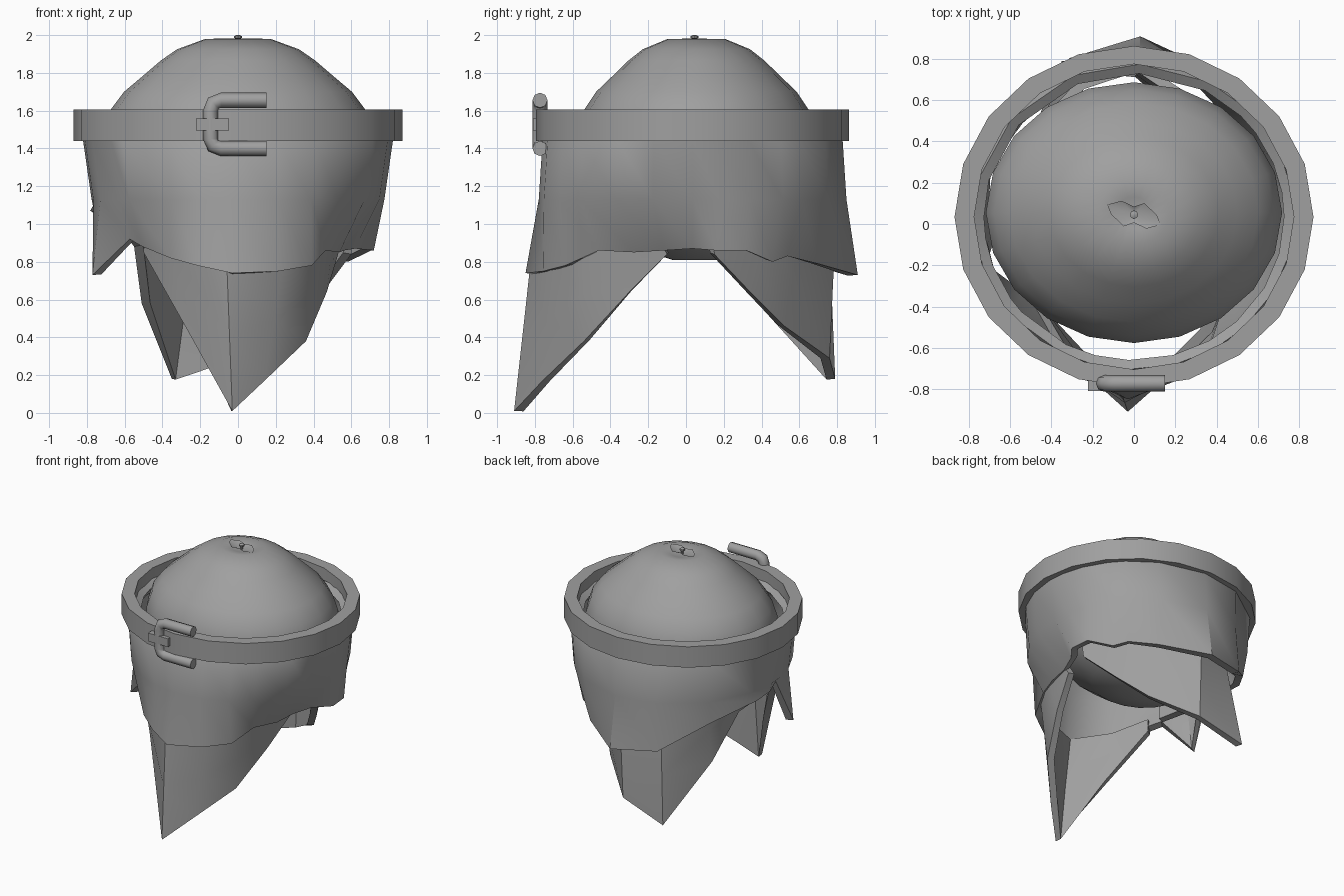
import bpy, bmesh, math
from math import sin, cos, radians, tau
from mathutils import Vector

cube = bpy.data.objects.get("Cube")
if cube:
    bpy.data.objects.remove(cube)

CY = 0.035   # garment axis in y

grey = bpy.data.materials.new("plain grey")
grey.use_nodes = True
COLOUR = (0.35, 0.35, 0.35, 1)
grey.diffuse_color = COLOUR
grey.node_tree.nodes["Principled BSDF"].inputs["Base Color"].default_value = COLOUR


def polar(deg, rx, ry, z, cy=CY):
    a = radians(deg)
    return Vector((rx * cos(a), cy + ry * sin(a), z))


def finish(name, bm, angle=35, thickness=0):
    if not thickness:
        bmesh.ops.recalc_face_normals(bm, faces=bm.faces)
    mesh = bpy.data.meshes.new(name)
    bm.to_mesh(mesh)
    bm.free()
    mesh.materials.append(grey)
    obj = bpy.data.objects.new(name, mesh)
    bpy.context.collection.objects.link(obj)
    bpy.ops.object.select_all(action='DESELECT')
    obj.select_set(True)
    bpy.context.view_layer.objects.active = obj
    if thickness:
        solid = obj.modifiers.new("cloth thickness", 'SOLIDIFY')
        solid.thickness = thickness
        solid.offset = -1
        bpy.ops.object.modifier_apply(modifier=solid.name)
    bpy.ops.object.shade_smooth_by_angle(angle=radians(angle))


def loft(name, rows, closed, angle=35, thickness=0, caps=False, loop_rows=False):
    """Skin rows of points that all have the same length, facing outward."""
    bm = bmesh.new()
    grid = [[bm.verts.new(p) for p in row] for row in rows]
    n = len(rows[0])
    pairs = list(zip(grid, grid[1:]))
    if loop_rows:
        pairs.append((grid[-1], grid[0]))
    for a, b in pairs:
        for i in range(n if closed else n - 1):
            j = (i + 1) % n
            bm.faces.new((a[i], b[i], b[j], a[j]))
    if caps:
        bm.faces.new(grid[0])
        bm.faces.new(grid[-1])
    finish(name, bm, angle, thickness)


def lathe(name, profile, sides, cy=CY, **kw):
    """Profile of (x radius, y radius, z)."""
    rows = [[polar(360 * i / sides, rx, ry, z, cy) for i in range(sides)]
            for rx, ry, z in profile]
    loft(name, rows, True, **kw)


# Belt: a hollow band
lathe("belt", [(0.87, 0.828, 1.44), (0.87, 0.828, 1.605),
               (0.775, 0.74, 1.605), (0.775, 0.74, 1.44)], 20, loop_rows=True)

# Rounded body inside the belt, slightly dimpled on top
body = [(0.03, 1.955), (0.12, 1.965), (0.24, 1.98), (0.45, 1.925), (0.57, 1.865),
        (0.7, 1.785), (0.84, 1.7), (0.945, 1.6), (1, 1.48), (1, 1.35), (0.95, 1.2),
        (0.77, 1.0), (0.5, 0.87), (0.2, 0.81)]
lathe("body", [(0.718 * r, 0.632 * r, z) for r, z in body], 20, cy=0.055,
      angle=60, caps=True)

# Gathered collar and knob at the top
collar = bmesh.new()
middle = collar.verts.new((0, 0.045, 1.955))
rim = [collar.verts.new(polar(i * 30, r, r * 0.65, 1.981, 0.045))
       for i, r in enumerate([0.11, 0.09, 0.1, 0.06, 0.12, 0.15] * 2)]
for i in range(len(rim)):
    collar.faces.new((middle, rim[i], rim[(i + 1) % len(rim)]))
finish("collar", collar, angle=60)
lathe("knob", [(r, r, z) for r, z in
               [(0.008, 1.95), (0.01, 1.98), (0.02, 1.985), (0.02, 1.995), (0.008, 2.0)]],
      8, cy=0.045, caps=True)

# Ragged hem of the upper skirt: angle, radius, height
hem = [(10, 0.73, 0.86), (22, 0.76, 0.86), (36, 0.72, 0.8), (45, 0.71, 0.83),
       (62, 0.75, 0.79), (88, 0.875, 0.73), (112, 0.83, 0.76), (140, 0.76, 0.95),
       (165, 0.81, 1.07), (180, 0.76, 1.06), (189, 0.74, 1.09), (200, 0.82, 0.73),
       (215, 0.7, 0.92), (222, 0.68, 0.88), (243, 0.79, 0.82), (255, 0.83, 0.78),
       (268, 0.885, 0.74), (285, 0.82, 0.75), (300, 0.78, 0.78), (313, 0.68, 0.86),
       (330, 0.62, 0.85), (345, 0.58, 0.86), (360, 0.62, 0.87)]
waist, shoulder, hip, bottom = [], [], [], []
for a, r, z in hem:
    waist.append(polar(a, 0.775, 0.74, 1.52))
    shoulder.append(polar(a, 0.82, 0.795, 1.44))
    hip.append(polar(a, 0.775, 0.815, 1.13))
    bottom.append(polar(a, r, r, z))
loft("upper_skirt", [waist, shoulder, hip, bottom], True, thickness=0.055)


def hem_point(deg, scale, lift):
    """Point on the upper hem, pulled inward and raised."""
    ring = [(hem[-1][0] - 360,) + hem[-1][1:]] + hem
    for (a, r, z), (b, s, w) in zip(ring, ring[1:]):
        if a <= deg <= b:
            t = (deg - a) / (b - a)
            radius = (r + (s - r) * t) * scale
            return polar(deg, radius, radius, z + (w - z) * t + lift)


def panel(name, columns, scale, lift):
    """Hanging cloth: tucked under the upper hem, ending in the given points."""
    top = [hem_point(c[0], scale, lift) for c in columns]
    low = [Vector(c[1:]) for c in columns]
    mid = [a.lerp(b, 0.5) for a, b in zip(top, low)]
    loft(name, [top, mid, low], False, thickness=0.05)


panel("front_panel", [(222, -0.5, -0.42, 0.85), (243, -0.28, -0.65, 0.46),
                      (266, -0.03, -0.91, 0.01), (288, 0.14, -0.76, 0.17),
                      (306, 0.36, -0.54, 0.38), (322, 0.47, -0.3, 0.64),
                      (342, 0.53, -0.1, 0.84)], 0.98, 0.06)
panel("back_panel", [(10, 0.6, 0.15, 0.84), (40, 0.45, 0.34, 0.64),
                     (62, 0.3, 0.52, 0.46), (88, 0.02, 0.76, 0.29),
                     (112, -0.35, 0.79, 0.18), (140, -0.51, 0.4, 0.58),
                     (165, -0.55, 0.12, 0.88), (185, -0.58, -0.1, 0.92),
                     (213, -0.52, -0.3, 0.91)], 0.86, 0.14)

# Buckle: open bent bar
path = [Vector((x, -0.773, z)) for x, z in
        [(0.15, 1.655), (-0.09, 1.655), (-0.13, 1.64), (-0.145, 1.6),
         (-0.145, 1.45), (-0.13, 1.415), (-0.09, 1.4), (0.15, 1.4)]]
rows = []
for i, p in enumerate(path):
    along = (path[min(i + 1, len(path) - 1)] - path[max(i - 1, 0)]).normalized()
    side = along.cross(Vector((0, 1, 0)))
    rows.append([p + 0.04 * (side * cos(k * tau / 8) + Vector((0, sin(k * tau / 8), 0)))
                 for k in range(8)])
loft("buckle", rows, True, angle=50, caps=True)

# Buckle clasp
clasp = bmesh.new()
bmesh.ops.create_cube(clasp, size=1)
for v in clasp.verts:
    v.co = Vector((-0.135 + 0.175 * v.co.x, -0.775 + 0.07 * v.co.y, 1.527 + 0.065 * v.co.z))
finish("clasp", clasp)
